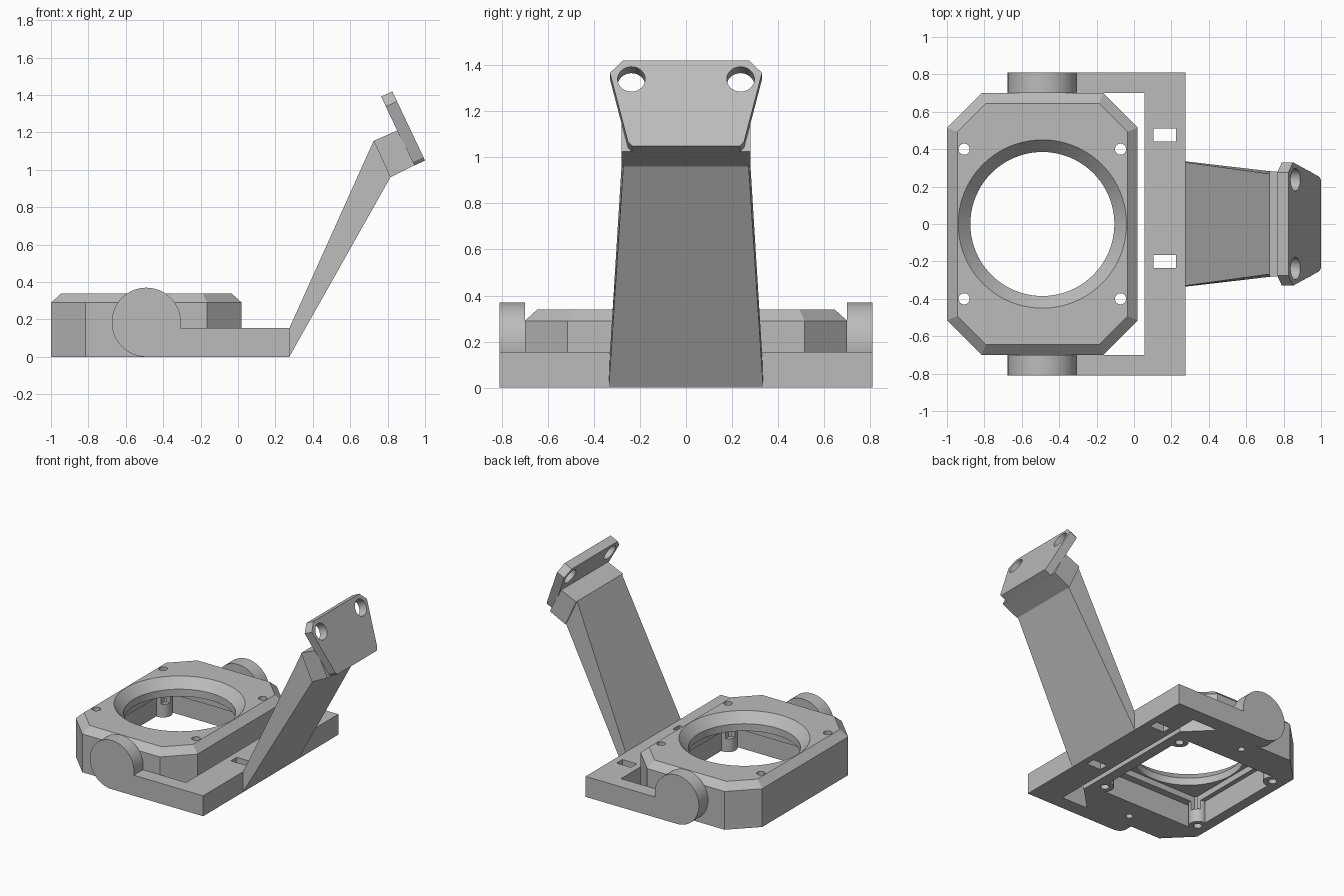
import bpy, bmesh, math
from mathutils import Vector

if "Cube" in bpy.data.objects:
    bpy.data.objects.remove(bpy.data.objects["Cube"], do_unlink=True)

GRAY = (0.5, 0.5, 0.5, 1)
mat = bpy.data.materials.new("plain gray")
mat.use_nodes = True
mat.diffuse_color = GRAY
mat.node_tree.nodes["Principled BSDF"].inputs["Base Color"].default_value = GRAY


def loft(name, rings):
    """Skin a stack of equal-length rings and cap both ends."""
    bm = bmesh.new()
    rows = [[bm.verts.new(p) for p in ring] for ring in rings]
    n = len(rows[0])
    for a, b in zip(rows, rows[1:]):
        for i in range(n):
            j = (i + 1) % n
            bm.faces.new((a[i], a[j], b[j], b[i]))
    bm.faces.new(rows[0][::-1])
    bm.faces.new(rows[-1])
    bmesh.ops.recalc_face_normals(bm, faces=bm.faces)
    mesh = bpy.data.meshes.new(name)
    bm.to_mesh(mesh)
    bm.free()
    mesh.materials.append(mat)
    ob = bpy.data.objects.new(name, mesh)
    bpy.context.collection.objects.link(ob)
    return ob


def box(name, x0, x1, y0, y1, z0, z1):
    return loft(name, [[(x0, y0, z), (x1, y0, z), (x1, y1, z), (x0, y1, z)]
                       for z in (z0, z1)])


def turned(name, center, axis, profile, n=48):
    """Stack of circles along an axis; profile holds (distance, radius)."""
    axis = Vector(axis).normalized()
    u = axis.orthogonal().normalized()
    v = axis.cross(u)
    turns = [2 * math.pi * i / n for i in range(n)]
    return loft(name, [[Vector(center) + axis * d + r * (u * math.cos(t) + v * math.sin(t))
                        for t in turns] for d, r in profile])


def activate(ob):
    bpy.ops.object.select_all(action='DESELECT')
    ob.select_set(True)
    bpy.context.view_layer.objects.active = ob


def combine(target, tool, operation='DIFFERENCE'):
    mod = target.modifiers.new("cut", 'BOOLEAN')
    mod.operation = operation
    mod.solver = 'EXACT'
    mod.object = tool
    activate(target)
    bpy.ops.object.modifier_apply(modifier=mod.name)
    bpy.data.objects.remove(tool, do_unlink=True)


CX = -0.49          # centre of the housing
SIDES = (-1, 1)


def octagon(inset, z):
    hx, hy, c = 0.51 - inset, 0.70 - inset, 0.185 - 0.586 * inset
    pts = [(hx, hy - c), (hx - c, hy), (c - hx, hy), (-hx, hy - c),
           (-hx, c - hy), (c - hx, -hy), (hx - c, -hy), (hx, c - hy)]
    return [(CX + x, y, z) for x, y in pts]


# Housing with chamfered top edge
housing = loft("housing", [octagon(0, 0), octagon(0, 0.29), octagon(0.055, 0.34)])

# Stepped pocket underneath, leaving round screw posts in its corners
pocket = box("pocket", CX - 0.43, CX + 0.43, -0.45, 0.45, -0.1, 0.17)
for sx in SIDES:
    for sy in SIDES:
        post = turned("post", (CX + sx * 0.418, sy * 0.40, 0), (0, 0, 1),
                      [(-0.2, 0.065), (0.3, 0.065)], 24)
        combine(pocket, post)
combine(housing, pocket)
combine(housing, box("step", CX - 0.395, CX + 0.395, -0.395, 0.395, 0.1, 0.215))

# Round opening with flared upper rim
combine(housing, turned("opening", (CX, 0, 0), (0, 0, 1),
                        [(0.1, 0.385), (0.27, 0.385), (0.34, 0.45), (0.4, 0.45)], 80))

# Screw holes through the posts and blind holes below the pivots
for sy in SIDES:
    for sx in SIDES:
        combine(housing, turned("screw", (CX + sx * 0.418, sy * 0.40, 0), (0, 0, 1),
                                [(-0.1, 0.03), (0.5, 0.03)], 20))
    combine(housing, turned("pilot", (CX + 0.03, sy * 0.60, 0), (0, 0, 1),
                            [(-0.1, 0.025), (0.15, 0.025)], 20))

# U-shaped yoke: cross bar, two side arms and round pivots
yoke = box("yoke", 0.055, 0.275, -0.81, 0.81, 0, 0.155)
for s in SIDES:
    y0, y1 = sorted((s * 0.70, s * 0.81))
    combine(yoke, box("side_arm", CX, 0.15, y0, y1, 0, 0.155), 'UNION')
    combine(yoke, turned("pivot", (CX, y0, 0.185), (0, 1, 0),
                         [(0, 0.185), (y1 - y0, 0.185)], 64), 'UNION')
for y in (-0.2, 0.475):
    combine(yoke, box("slot", 0.105, 0.225, y - 0.035, y + 0.035, -0.1, 0.3))


def across(name, profile):
    """Symmetric solid from (x, z, half width) points."""
    return loft(name, [[(x, s * w, z) for x, z, w in profile] for s in SIDES])


# Leaning strut and the block at its head
strut = across("strut", [(0.274, 0, 0.335), (0.815, 0.96, 0.272),
                         (0.725, 1.155, 0.268), (0.274, 0.152, 0.33)])
head = across("head_block", [(0.725, 1.155, 0.28), (0.855, 1.212, 0.28),
                             (0.945, 1.025, 0.28), (0.815, 0.96, 0.28)])

# Tilted mounting plate with two holes
foot = Vector((1.0, 0, 1.05))
up = Vector((-0.175, 0, 0.37)).normalized()
out = Vector((up.z, 0, -up.x))
outline = [(0.235, 0), (0.252, 0.02), (0.33, 0.35), (0.275, 0.409)]
outline += [(-y, s) for y, s in reversed(outline)]
plate = loft("mounting_plate", [[foot + up * s + out * d + Vector((0, y, 0))
                                 for y, s in outline] for d in (-0.066, 0)])
for s in SIDES:
    combine(plate, turned("bolt_hole", foot + up * 0.32 + Vector((0, s * 0.237, 0)), out,
                          [(-0.2, 0.06), (0.1, 0.06)], 32))

for ob in (housing, yoke, plate):
    activate(ob)
    bpy.ops.object.shade_smooth_by_angle(angle=math.radians(25))
